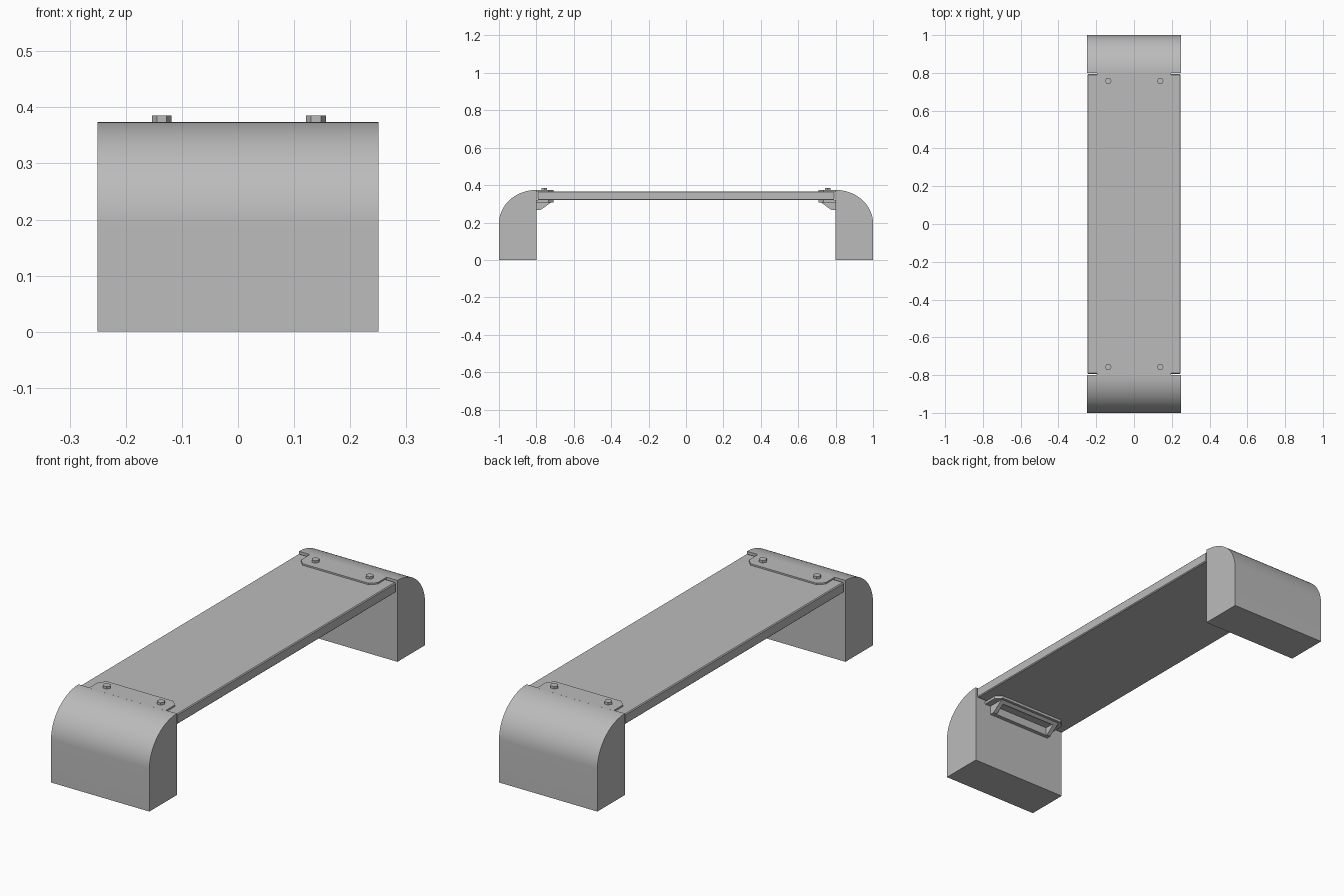
import bpy, bmesh, math

cube = bpy.data.objects.get("Cube")
if cube:
    bpy.data.objects.remove(cube, do_unlink=True)

grey = bpy.data.materials.new("light grey")
grey.use_nodes = True
grey.diffuse_color = (0.5, 0.5, 0.5, 1)
grey.node_tree.nodes["Principled BSDF"].inputs["Base Color"].default_value = (0.5, 0.5, 0.5, 1)


def prism(name, outline, axis, lo, hi):
    """Extrude a closed outline along x (points are y, z) or z (points are x, y)."""
    place = (lambda p, t: (t, *p)) if axis == "x" else (lambda p, t: (*p, t))
    bm = bmesh.new()
    base = bm.faces.new([bm.verts.new(place(p, lo)) for p in outline])
    top = bmesh.ops.extrude_face_region(bm, geom=[base])["geom"]
    shift = [hi - lo if a == axis else 0 for a in "xyz"]
    bmesh.ops.translate(bm, vec=shift, verts=[v for v in top if isinstance(v, bmesh.types.BMVert)])
    bmesh.ops.recalc_face_normals(bm, faces=bm.faces)
    mesh = bpy.data.meshes.new(name)
    bm.to_mesh(mesh)
    bm.free()
    mesh.materials.append(grey)
    obj = bpy.data.objects.new(name, mesh)
    bpy.context.collection.objects.link(obj)
    return obj


def box(name, x, y0, y1, z0, z1):
    return prism(name, [(-x, y0), (x, y0), (x, y1), (-x, y1)], "z", z0, z1)


def smooth(obj):
    bpy.ops.object.select_all(action="DESELECT")
    obj.select_set(True)
    bpy.context.view_layer.objects.active = obj
    bpy.ops.object.shade_smooth_by_angle(angle=math.radians(30))


# Deck panel with softened edges
deck = box("deck", 0.247, -0.794, 0.794, 0.32, 0.367)
bevel = deck.modifiers.new("edge chamfer", "BEVEL")
bevel.width = 0.004
bevel.segments = 1

for end, s in (("front", -1), ("back", 1)):
    # Leg block with a rounded outer shoulder
    steps = 24
    arc = [(s * (0.8 + 0.2 * math.cos(a)), 0.195 + 0.179 * math.sin(a))
           for a in (math.pi / 2 * i / steps for i in range(steps + 1))]
    leg = prism(end + "_leg", [(s * 0.8, 0), (s, 0)] + arc, "x", -0.25, 0.25)
    smooth(leg)

    # Clamping tabs above and below the deck, corners cut off
    tab = [(-0.195, s * 0.805), (-0.195, s * 0.735), (-0.168, s * 0.708),
           (0.168, s * 0.708), (0.195, s * 0.735), (0.195, s * 0.805)]
    prism(end + "_upper_tab", tab, "z", 0.364, 0.374)
    prism(end + "_lower_tab", tab, "z", 0.308, 0.321)

    # Wedge bracket under the lower tab, hollowed from below
    wedge = [(s * 0.805, 0.31), (s * 0.805, 0.266), (s * 0.778, 0.266), (s * 0.718, 0.31)]
    bracket = prism(end + "_bracket", wedge, "x", -0.165, 0.165)
    cutter = box(end + "_bracket_cutter", 0.145, min(s * 0.735, s * 0.782),
                 max(s * 0.735, s * 0.782), 0.2, 0.304)
    cutter.hide_render = True
    cutter.hide_viewport = True
    cutter.display_type = "WIRE"
    cut = bracket.modifiers.new("pocket", "BOOLEAN")
    cut.operation = "DIFFERENCE"
    cut.solver = "EXACT"
    cut.object = cutter

    # Hexagonal bolt heads
    for side, x in (("left", 0.139), ("right", -0.136)):
        hexagon = [(x + 0.0175 * math.cos(math.pi * k / 3),
                    s * 0.757 + 0.0175 * math.sin(math.pi * k / 3)) for k in range(6)]
        prism(f"{end}_{side}_bolt", hexagon, "z", 0.37, 0.385)
